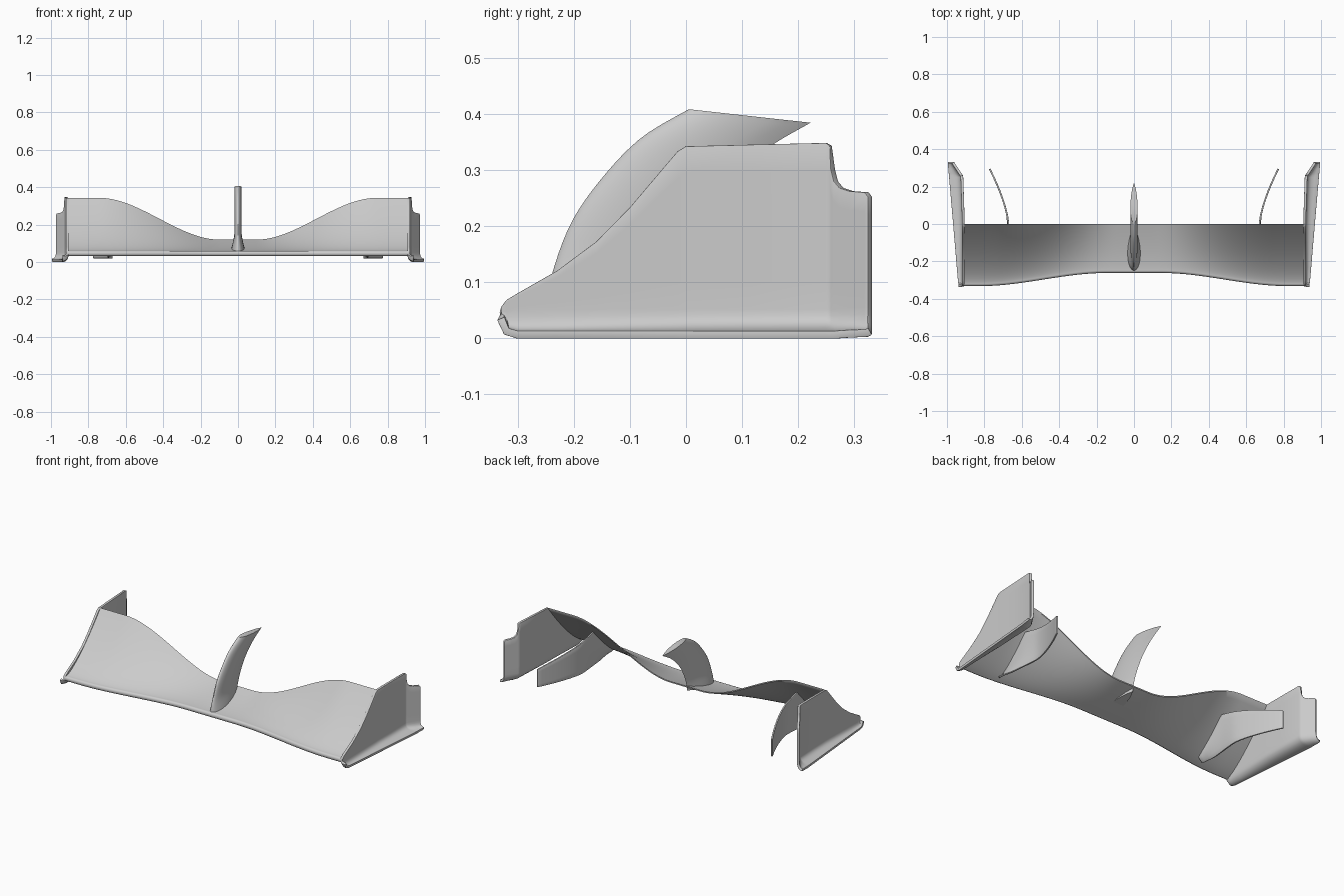
import bpy, bmesh, math

cube = bpy.data.objects.get("Cube")
if cube:
    bpy.data.objects.remove(cube, do_unlink=True)

grey = bpy.data.materials.new("plain grey")
grey.use_nodes = True
colour = (0.6, 0.6, 0.6, 1)
grey.diffuse_color = colour
grey.node_tree.nodes["Principled BSDF"].inputs["Base Color"].default_value = colour


def lerp(a, b, t):
    return a + (b - a) * t


def smooth(a, b, x):
    t = min(max((x - a) / (b - a), 0), 1)
    return t * t * (3 - 2 * t)


def sample(points, u):
    """Catmull-Rom point at u in 0..1 along a short list of points."""
    n = len(points) - 1
    i = min(int(u * n), n - 1)
    t = u * n - i
    p = [points[min(max(k, 0), n)] for k in range(i - 1, i + 3)]
    return [0.5 * (2 * b + (c - a) * t + (2 * a - 5 * b + 4 * c - d) * t * t
                   + (3 * b - a - 3 * c + d) * t ** 3) for a, b, c, d in zip(*p)]


def loft(name, sections, closed, thickness=0, angle=40):
    """Skin a row of equal-length sections; closed ones get end caps."""
    bm = bmesh.new()
    rows = [[bm.verts.new(p) for p in s] for s in sections]
    n = len(rows[0])
    for a, b in zip(rows, rows[1:]):
        for i in range(n if closed else n - 1):
            j = (i + 1) % n
            bm.faces.new((a[i], a[j], b[j], b[i]))
    if closed:
        bm.faces.new(rows[0][::-1])
        bm.faces.new(rows[-1])
    bmesh.ops.remove_doubles(bm, verts=bm.verts, dist=0.0002)
    bmesh.ops.recalc_face_normals(bm, faces=bm.faces)
    mesh = bpy.data.meshes.new(name)
    bm.to_mesh(mesh)
    bm.free()
    obj = bpy.data.objects.new(name, mesh)
    bpy.context.collection.objects.link(obj)
    mesh.materials.append(grey)
    if thickness:
        mod = obj.modifiers.new("thickness", 'SOLIDIFY')
        mod.thickness = thickness
        mod.offset = 0
        bev = obj.modifiers.new("soft edge", 'BEVEL')
        bev.width = thickness * 0.25
        bev.segments = 2
        bev.angle_limit = math.radians(50)
    bpy.ops.object.select_all(action='DESELECT')
    obj.select_set(True)
    bpy.context.view_layer.objects.active = obj
    bpy.ops.object.shade_smooth_by_angle(angle=math.radians(angle))
    return obj


# Main wing: thin curved section whose height and reach vary along the span
def wing_top(x, t):
    x = abs(x)
    front = lerp(-0.25, -0.32, smooth(0.15, 0.82, x))
    rear_z = lerp(0.12, 0.343, smooth(0.1, 0.74, x))
    return lerp(front, 0, t), lerp(0.06, rear_z, t ** 1.38)


def wing_section(x, steps=24):
    upper, lower = [], []
    for i in range(steps + 1):
        t = (i / steps) ** 1.5
        y, z = wing_top(x, t)
        upper.append((x, y, z))
        lower.append((x, y, z - lerp(0.028, 0.007, t ** 0.6)))
    y, z = wing_top(x, 0)
    nose = [(x, y - 0.012 * math.sin(a), z - 0.014 + 0.014 * math.cos(a))
            for a in (math.pi * k / 6 for k in range(1, 6))]
    return upper[::-1] + nose + lower


loft("main_wing", [wing_section(0.912 * k / 48) for k in range(-48, 49)], True)

# Centre fin: swept blade of teardrop sections with a flat top
lead = [(-0.25, 0.045), (-0.24, 0.11), (-0.205, 0.205), (-0.15, 0.285), (-0.08, 0.357), (0.005, 0.408)]
trail = [(-0.01, 0.09), (0.0, 0.14), (0.025, 0.2), (0.07, 0.27), (0.14, 0.335), (0.222, 0.384)]
fin = []
for k in range(25):
    u = k / 24
    a, b = sample(lead, u), sample(trail, u)
    w = 0.02 + 0.017 * (1 - smooth(0, 0.3, u))
    half = []
    for i in range(13):
        t = (i / 12) ** 2
        half.append((w * 2.2 * math.sqrt(t) * (1 - t) ** 0.8 * 1.05, lerp(a[0], b[0], t), lerp(a[1], b[1], t)))
    fin.append(half + [(-x, y, z) for x, y, z in half[-2:0:-1]])
loft("centre_fin", fin, True)

# End plates: bent outward at the tail with a flared foot; (y, bottom, top)
outline = [(-0.33, 0.035, 0.055), (-0.32, 0.012, 0.068), (-0.3, 0.006, 0.08), (-0.23, 0.006, 0.12),
           (-0.16, 0.006, 0.172), (-0.1, 0.006, 0.233), (-0.05, 0.006, 0.292), (-0.015, 0.006, 0.333),
           (0.0, 0.006, 0.342), (0.12, 0.006, 0.345), (0.25, 0.006, 0.348), (0.258, 0.006, 0.343),
           (0.262, 0.006, 0.3), (0.267, 0.006, 0.28), (0.277, 0.007, 0.268), (0.295, 0.008, 0.262),
           (0.322, 0.009, 0.26), (0.328, 0.012, 0.252)]


def plate_section(side, y, low, top):
    x = 0.912 + 0.008 * smooth(0, 0.26, y) + 0.048 * max(0, (y - 0.255) / 0.073)
    foot = lerp(0.938, 0.995, (y + 0.33) / 0.66) - x
    rise = min(0.045, (top - low) * 0.6)
    pts = [(x + foot * (1 - k / 6) ** 2.2, low + rise * (k / 6) ** 1.8) for k in range(7)]
    pts += [(x, lerp(low + rise, top, k / 6)) for k in range(1, 7)]
    return [(side * px, y, pz) for px, pz in pts]


# Under-wing strakes: curved vanes from the underside to a short rear edge
def strake_section(side, u):
    y = lerp(-0.27, 0.295, u)
    x = 0.672 + 0.1 * (max(y, 0) / 0.295) ** 1.5 + 0.02 * min(y, 0)
    if y < 0:
        under = wing_top(x, max(0, 1 + y / 0.315))[1] - 0.01
    else:
        under = 1
    top = min(under, 0.125 + 0.085 * ((0.295 - y) / 0.295) ** 0.9)
    low = min(0.02 + 0.012 * (1 - smooth(0, 0.2, u)), top - 0.005)
    flare = 0.03 * (1 - smooth(0, 0.6, u))
    return [(side * (x + flare * (1 - k / 6) ** 2), y, lerp(low, top, k / 6)) for k in range(7)]


for name, side in (("left", 1), ("right", -1)):
    loft(name + "_end_plate", [plate_section(side, *p) for p in outline], False, 0.014)
    loft(name + "_strake", [strake_section(side, k / 24) for k in range(25)], False, 0.009)
